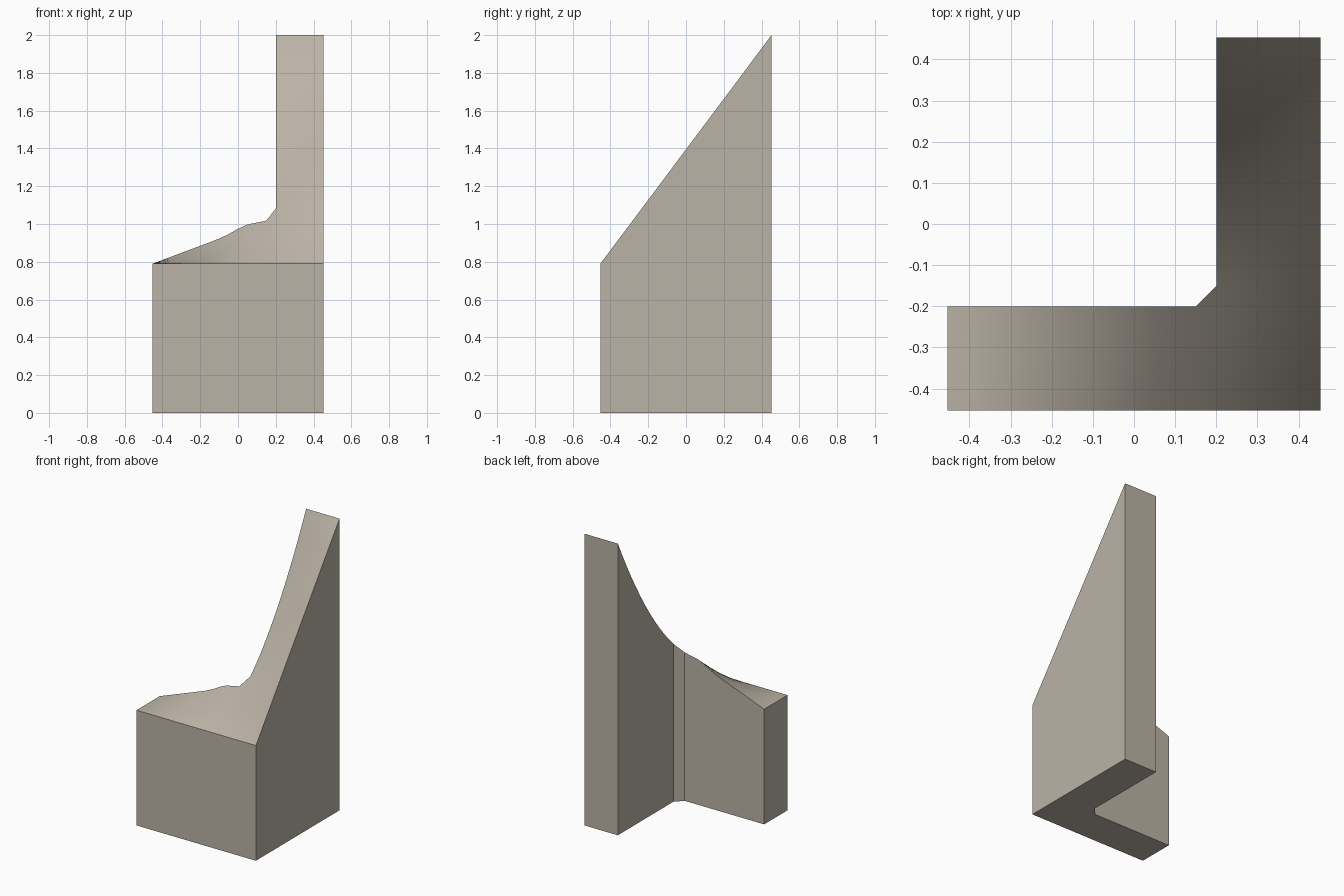
import bpy, bmesh, math

if "Cube" in bpy.data.objects:
    bpy.data.objects.remove(bpy.data.objects["Cube"])

H = 0.453           # half width of the footprint
LOW, HIGH = 0.79, 2.0


def top_height(x, y):
    """Twisted ramp: level along the front and left ends, level at the tall back end."""
    u, v = (x + H) / (2 * H), (y + H) / (2 * H)
    f = u * v
    if v > 1 / 3:
        f += 2.25 * (1 - u) * (v - 1 / 3) ** 2
    bump = 0.02 * math.exp(-((x - 0.04) / 0.08) ** 2) * min(v / 0.278, 1) if y < -0.19 else 0
    return LOW + (HIGH - LOW) * f + bump


def steps(a, b, n):
    return [a + (b - a) * i / n for i in range(n)]


# Grid lines that follow the L shaped footprint
xs = steps(-H, 0.15, 12) + [0.15] + steps(0.2, H, 5) + [H]
ys = steps(-H, -0.2, 5) + [-0.2] + steps(-0.15, H, 12) + [H]

bm = bmesh.new()
cache = {}


def vert(x, y):
    if (x, y) not in cache:
        cache[(x, y)] = bm.verts.new((x, y, top_height(x, y)))
    return cache[(x, y)]


# Curved top
for x0, x1 in zip(xs, xs[1:]):
    for y0, y1 in zip(ys, ys[1:]):
        if x0 >= 0.2 or y1 <= -0.2:
            bm.faces.new([vert(x0, y0), vert(x1, y0), vert(x1, y1), vert(x0, y1)])
        elif x0 == 0.15 and y0 == -0.2:      # chamfered inner corner
            bm.faces.new([vert(x0, y0), vert(x1, y0), vert(x1, y1)])

# Walls and flat base
top = list(bm.faces)
ext = bmesh.ops.extrude_face_region(bm, geom=top, use_keep_orig=True)
for v in ext["geom"]:
    if isinstance(v, bmesh.types.BMVert):
        v.co.z = 0
bmesh.ops.recalc_face_normals(bm, faces=bm.faces[:])

# Merge the coplanar wall and base faces
flat = [f for f in bm.faces if f.normal.z < 0.1]
edges = {e for f in flat for e in f.edges
         if len(e.link_faces) == 2 and all(g.normal.z < 0.1 for g in e.link_faces)
         and e.calc_face_angle() < 0.01}
bmesh.ops.dissolve_edges(bm, edges=list(edges), use_verts=False)
for f in bm.faces:
    f.smooth = f.normal.z > 0.1
for e in bm.edges:
    e.smooth = e.calc_face_angle(0) < math.radians(30)

mesh = bpy.data.meshes.new("ramp_block")
bm.to_mesh(mesh)
bm.free()
mat = bpy.data.materials.new("warm_grey_stone")
mat.diffuse_color = (0.50, 0.45, 0.38, 1)
mat.use_nodes = True
mat.node_tree.nodes["Principled BSDF"].inputs["Base Color"].default_value = mat.diffuse_color
mesh.materials.append(mat)
obj = bpy.data.objects.new("corner_ramp_block", mesh)
bpy.context.collection.objects.link(obj)
